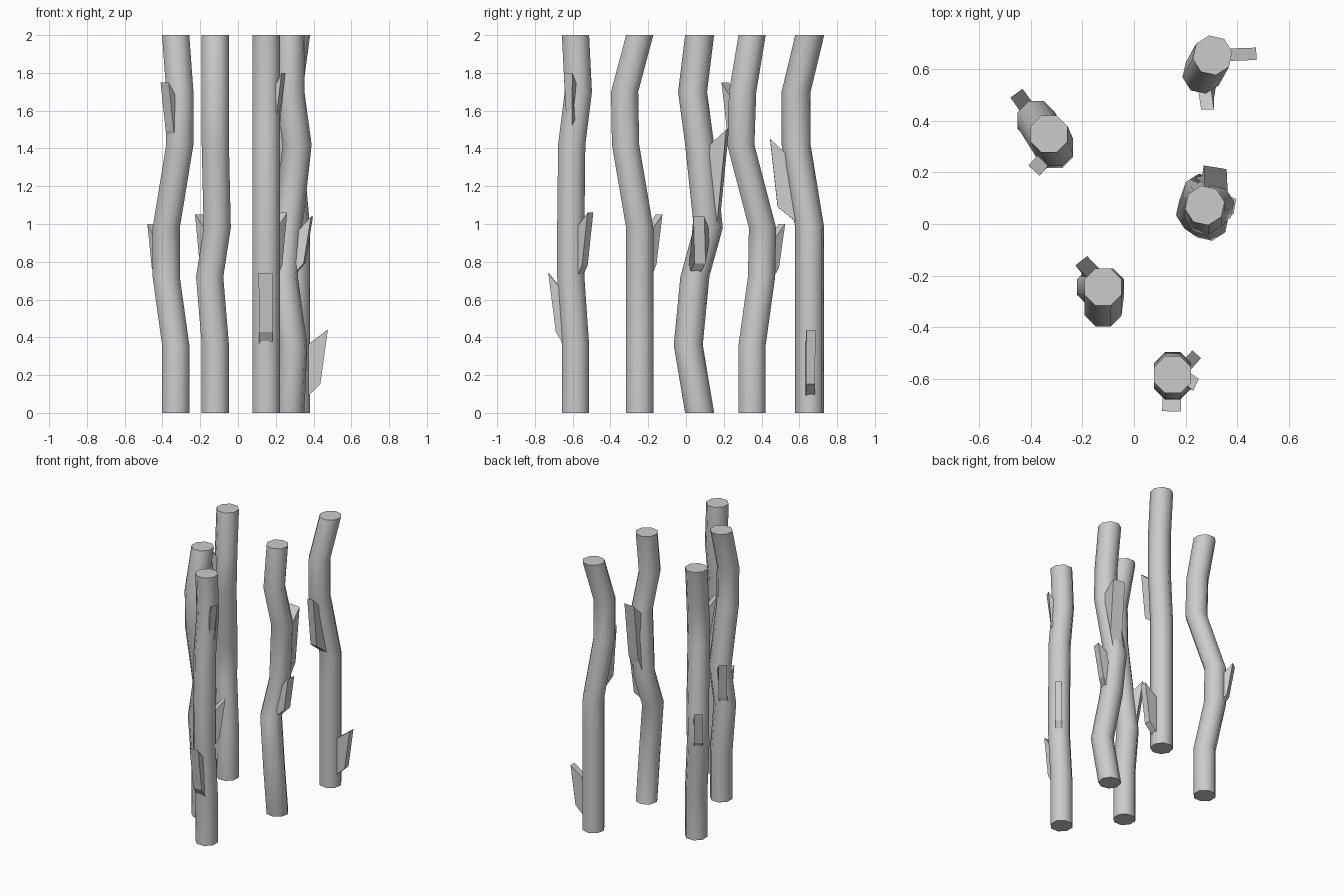
import bpy, math
from mathutils import Vector

if "Cube" in bpy.data.objects:
    bpy.data.objects.remove(bpy.data.objects["Cube"])

LEVELS = (0, .36, .72, .98, 1.42, 1.7, 2)   # heights where every stem may bend
SIDES, RADIUS = 8, 0.078


def make_mesh(name, rings, smooth=False):
    """Skin a list of equal closed rings and cap both ends."""
    n = len(rings[0])
    verts = [tuple(v) for ring in rings for v in ring]
    faces = [(k * n + i, k * n + (i + 1) % n, (k + 1) * n + (i + 1) % n, (k + 1) * n + i)
             for k in range(len(rings) - 1) for i in range(n)]
    faces += [tuple(reversed(range(n))), tuple(range(len(verts) - n, len(verts)))]
    me = bpy.data.meshes.new(name)
    me.from_pydata(verts, [], faces)
    ob = bpy.data.objects.new(name, me)
    bpy.context.collection.objects.link(ob)
    if smooth:
        bpy.ops.object.select_all(action='DESELECT')
        ob.select_set(True)
        bpy.context.view_layer.objects.active = ob
        bpy.ops.object.shade_smooth_by_angle(angle=math.radians(50))


def axis_at(path, z):
    """Centre of the stem at height z."""
    for a, b in zip(path, path[1:]):
        if a.z <= z <= b.z:
            return a.lerp(b, (z - a.z) / (b.z - a.z))


def stem(name, x, y, bends, turn=22.5):
    """Crooked eight-sided stem; bends maps a level index to its sideways shift."""
    path = []
    for i, z in enumerate(LEVELS):
        dx, dy = bends.get(i, (0, 0))
        path.append(Vector((x + dx, y + dy, z)))
    angles = [math.radians(turn) + math.tau * i / SIDES for i in range(SIDES)]
    make_mesh("stem_" + name,
              [[p + RADIUS * Vector((math.cos(a), math.sin(a), 0)) for a in angles]
               for p in path], True)
    return path


def splinter(name, path, angle, z0, z1, reach=.13, width=.058):
    """Flat pointed splinter growing out of the stem, rising from z0 to z1."""
    a = math.radians(angle)
    d = Vector((math.cos(a), math.sin(a), 0))
    side = Vector((-d.y, d.x, 0)) * width / 2
    tip = axis_at(path, (z0 + z1) / 2) + d * reach
    tip.z = z1
    low = tip - d * .04
    low.z = z0 + .2 * (z1 - z0)
    profile = [axis_at(path, z0) + d * .055, low, tip, axis_at(path, z1 - .09) + d * .05]
    # Winding order gives outward faces
    make_mesh("splinter_" + name, [[p + side for p in profile], [p - side for p in profile]])


# Left rear stem
p = stem("left_back", -.33, .35, {2: (-.05, .05), 3: (-.05, .055), 4: (.022, -.06), 5: (.022, -.05)})
splinter("left_back_low", p, 126, .71, 1.0)
splinter("left_back_high", p, 228, 1.43, 1.75, .12)

# Left front stem
p = stem("left_front", -.12, -.245, {2: (-.03, 0), 3: (.01, 0), 4: (0, -.075), 5: (0, -.08)})
splinter("left_front_low", p, 128, .72, 1.05)

# Right front stem
p = stem("right_front", .15, -.585, {2: (0, -.025), 3: (0, -.025), 4: (0, -.02), 5: (0, .015)})
splinter("right_front_low", p, 268, .35, .74, width=.072)
splinter("right_front_mid", p, 48, .71, 1.06, .14, .045)
splinter("right_front_high", p, 335, 1.41, 1.8, .1, .05)

# Right middle stem
p = stem("right_middle", .275, .072, {1: (.015, -.06), 2: (-.035, -.025), 3: (-.01, .046),
                                      4: (.038, 0), 5: (0, -.037)}, 10)
splinter("right_middle_low", p, 350, .73, 1.04, .138)
splinter("right_middle_high", p, 81, 1.0, 1.5, .132, .09)

# Right rear stem
p = stem("right_back", .305, .655, {4: (-.04, -.072), 5: (-.04, -.072)}, 10)
splinter("right_back_high", p, 271, 1.0, 1.45, .17, .05)
splinter("right_back_low", p, 2, .08, .44, .17, .048)
